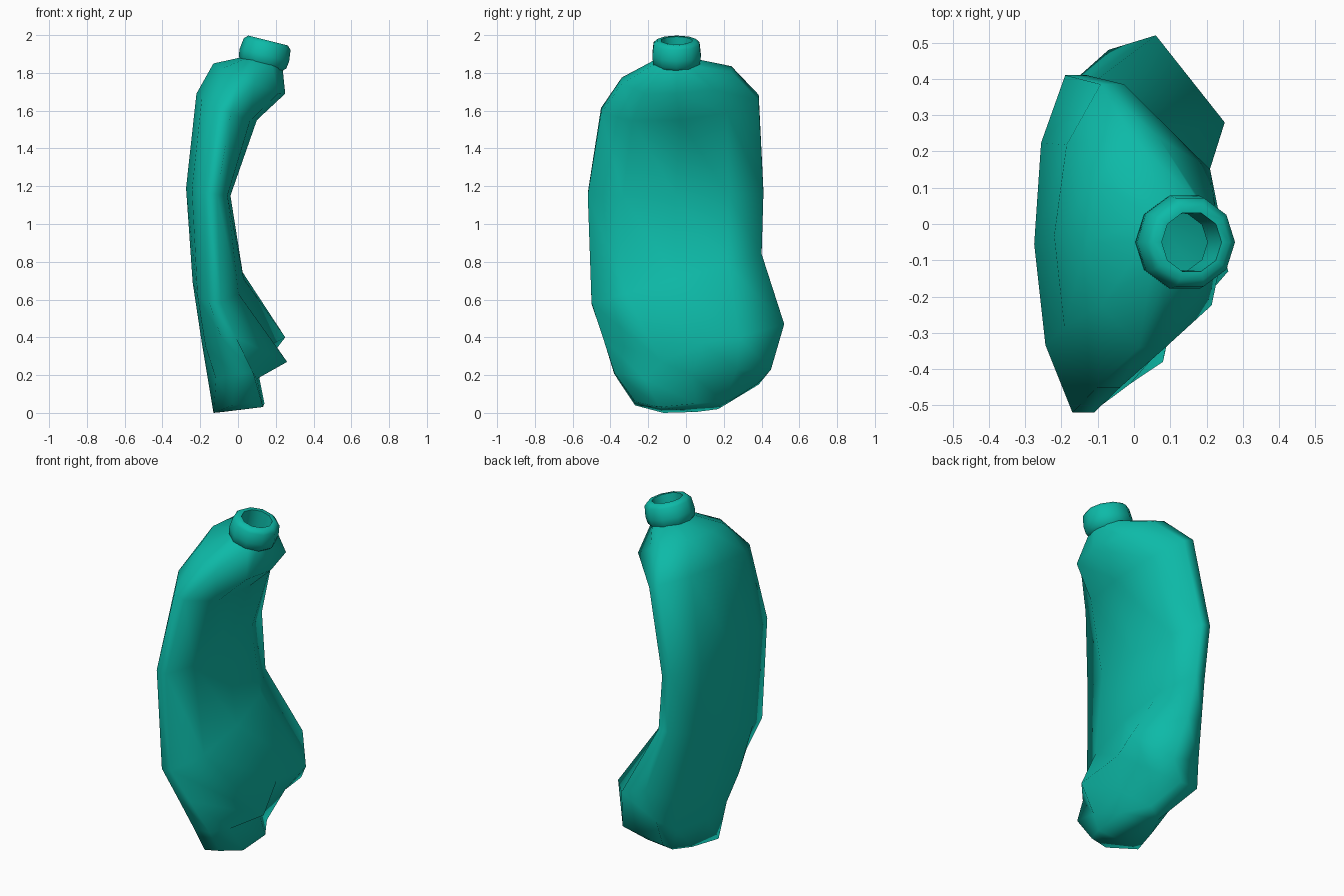
import bpy, bmesh, math
from mathutils import Vector, Matrix

if "Cube" in bpy.data.objects:
    bpy.data.objects.remove(bpy.data.objects["Cube"])

teal = bpy.data.materials.new("teal")
teal.diffuse_color = (0.004, 0.49, 0.39, 1)
teal.use_nodes = True
teal.node_tree.nodes["Principled BSDF"].inputs["Base Color"].default_value = teal.diffuse_color


def make_object(name, rings, angle, close_end):
    """Skin a stack of equal rings; optionally cap the last one."""
    bm = bmesh.new()
    loops = [[bm.verts.new(p) for p in ring] for ring in rings]
    n = len(loops[0])
    for a, b in zip(loops, loops[1:]):
        for i in range(n):
            j = (i + 1) % n
            bm.faces.new((a[i], a[j], b[j], b[i]))
    if close_end:
        cap = bm.faces.new(loops[-1])
        bmesh.ops.triangulate(bm, faces=[cap])
    bmesh.ops.recalc_face_normals(bm, faces=bm.faces)
    mesh = bpy.data.meshes.new(name)
    bm.to_mesh(mesh)
    bm.free()
    mesh.materials.append(teal)
    ob = bpy.data.objects.new(name, mesh)
    bpy.context.collection.objects.link(ob)
    bpy.ops.object.select_all(action='DESELECT')
    ob.select_set(True)
    bpy.context.view_layer.objects.active = ob
    bpy.ops.object.shade_smooth_by_angle(angle=math.radians(angle))
    return ob


def section(front, back, left, right, w):
    """Ten-sided lens: narrow front and back edges, bulging left and right faces."""
    f, b = Vector(front), Vector(back)

    def bulge(t, k, side):
        p = f.lerp(b, t)
        return Vector((p.x + (side[0] - (f.x + b.x) / 2) * k, p.y,
                       p.z + (side[1] - (f.z + b.z) / 2) * k))
    d = Vector((right[0] - left[0], 0, right[1] - left[1])).normalized() * w
    spread = ((0.2, 0.8), (0.5, 1.0), (0.8, 0.8))
    return ([f - d, f + d] + [bulge(t, k, right) for t, k in spread]
            + [b + d, b - d] + [bulge(t, k, left) for t, k in reversed(spread)])


# Body: front edge, back edge, left (x, z), right (x, z), half edge width
levels = [
    ((.13, -.16, 1.86), (.13, .06, 1.86), (.03, 1.885), (.235, 1.835), .05),
    ((.05, -.34, 1.76), (.03, .24, 1.82), (-.13, 1.85), (.25, 1.69), .04),
    ((-.07, -.45, 1.60), (-.06, .385, 1.67), (-.22, 1.69), (.10, 1.55), .035),
    ((-.14, -.52, 1.16), (-.16, .41, 1.17), (-.275, 1.19), (-.04, 1.15), .03),
    ((-.12, -.50, .58), (-.13, .40, .84), (-.24, .69), (.03, .71), .03),
    ((-.05, -.44, .40), (.0, .50, .48), (-.19, .36), (.20, .35), .04),
    ((.03, -.38, .21), (.0, .44, .25), (-.16, .18), (.11, .20), .05),
    ((.02, -.27, .05), (-.06, .38, .145), (-.08, .005), (.14, .05), .05),
]
rings = [section(*lv) for lv in levels]

# Crumpled corner and base: (level, point) moved by hand
dents = {(1, 4): (.21, .15, 1.71),
         (5, 2): (.26, -.13, .27), (5, 3): (.19, .09, .37), (5, 4): (.25, .28, .40),
         (5, 5): (.06, .52, .47), (5, 6): (-.07, .48, .50),
         (6, 2): (.10, -.22, .18), (6, 3): (.11, .03, .20), (6, 4): (.12, .27, .23),
         (6, 5): (.10, .45, .23), (6, 6): (-.10, .42, .30),
         (7, 4): (.05, .20, .06), (7, 6): (-.12, .385, .15),
         (7, 9): (-.13, -.12, 0), (7, 7): (-.03, .17, .02)}
for (lv, i), p in dents.items():
    rings[lv][i] = Vector(p)
make_object("body", rings, 85, True)

# Neck: tilted open collar with an inner wall
profile = [(.11, -.02), (.13, .0), (.135, .04), (.128, .10), (.108, .12),
           (.085, .12), (.082, .06), (.082, -.03)]
tilt = Matrix.Translation((.13, -.05, 1.855)) @ Matrix.Rotation(math.radians(14), 4, 'Y')
sides = 10
make_object("neck", [[tilt @ Vector((r * math.cos(2 * math.pi * i / sides),
                                     r * math.sin(2 * math.pi * i / sides), h))
                      for i in range(sides)] for r, h in profile], 50, False)
